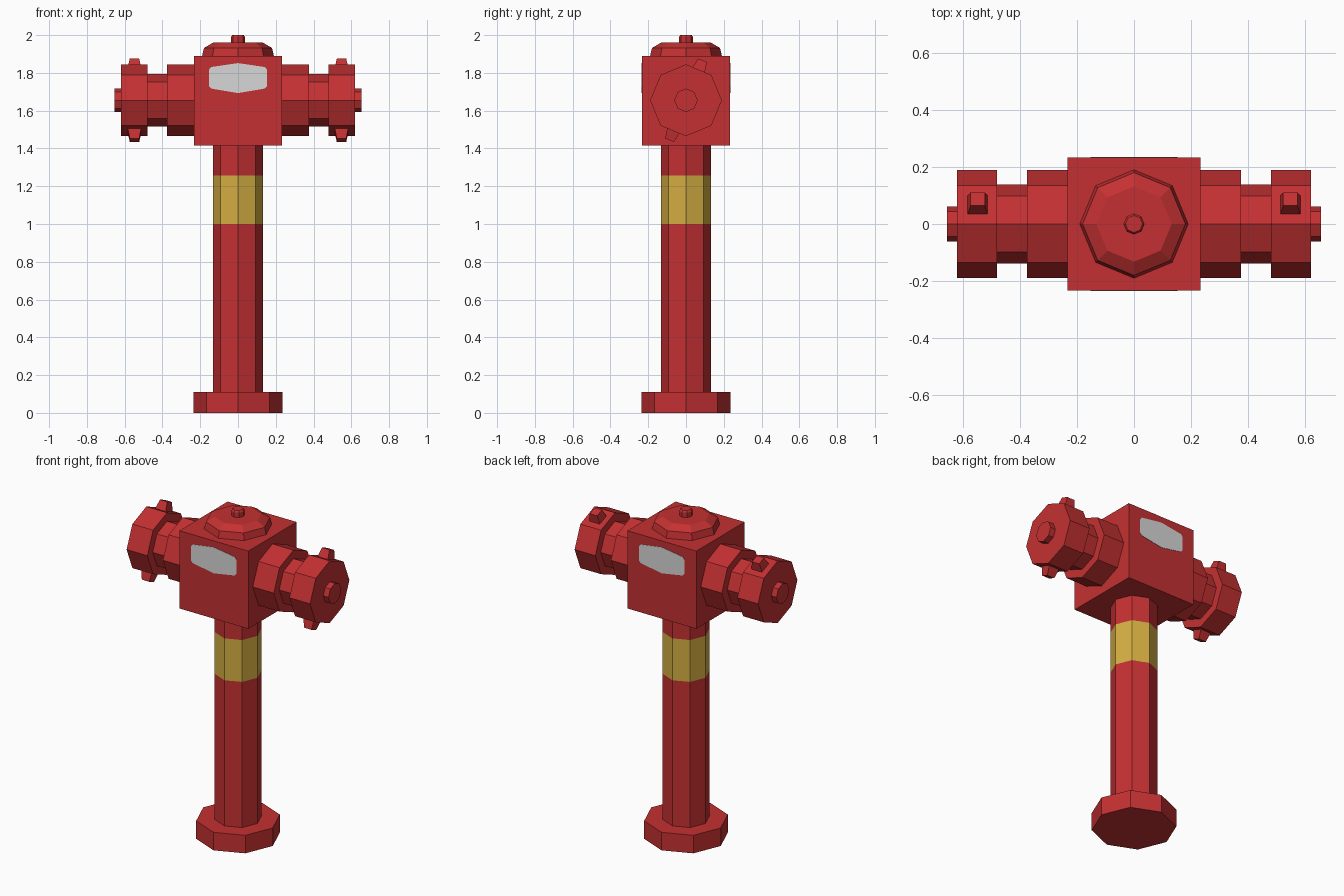
import bpy, bmesh, math
from mathutils import Matrix, Vector

if "Cube" in bpy.data.objects:
    bpy.data.objects.remove(bpy.data.objects["Cube"])


def material(name, rgb):
    m = bpy.data.materials.new(name)
    m.diffuse_color = (*rgb, 1)
    m.use_nodes = True
    m.node_tree.nodes["Principled BSDF"].inputs["Base Color"].default_value = m.diffuse_color
    return m


RED = material("hydrant red", (0.55, 0.030, 0.032))
YELLOW = material("band yellow", (0.66, 0.42, 0.055))
GREY = material("plate grey", (0.68, 0.68, 0.68))
HEAD_Z = 1.655


def finish(name, bm, *mats):
    bmesh.ops.recalc_face_normals(bm, faces=bm.faces)
    mesh = bpy.data.meshes.new(name)
    bm.to_mesh(mesh)
    bm.free()
    for m in mats:
        mesh.materials.append(m)
    ob = bpy.data.objects.new(name, mesh)
    bpy.context.collection.objects.link(ob)
    return ob


def lathe(bm, profile, matrix=Matrix(), sides=8):
    """Turn (radius, height) pairs around z into a capped solid."""
    rings = []
    for r, h in profile:
        rings.append([bm.verts.new(matrix @ Vector((
            r * math.cos(math.tau * i / sides),
            r * math.sin(math.tau * i / sides), h))) for i in range(sides)])
    for a, b in zip(rings, rings[1:]):
        for i in range(sides):
            j = (i + 1) % sides
            bm.faces.new((a[i], a[j], b[j], b[i]))
    bm.faces.new(rings[0][::-1])
    bm.faces.new(rings[-1])


# Base flange
bm = bmesh.new()
lathe(bm, [(0.235, 0), (0.235, 0.11)])
finish("base_flange", bm, RED)

# Column with a painted band
bm = bmesh.new()
lathe(bm, [(0.132, 0.11), (0.132, 1.0), (0.132, 1.256), (0.132, 1.415)])
for f in bm.faces:
    f.material_index = int(1.0 < f.calc_center_median().z < 1.256)
finish("column", bm, RED, YELLOW)

# Square head
bm = bmesh.new()
bmesh.ops.create_cube(bm, size=1, matrix=Matrix.Translation((0, 0, 1.6525))
                      @ Matrix.Diagonal((0.466, 0.466, 0.475, 1)))
finish("head_block", bm, RED)

# Bonnet and its operating nut
bm = bmesh.new()
lathe(bm, [(0.19, 1.89), (0.18, 1.932), (0.132, 1.96)])
finish("bonnet", bm, RED)
bm = bmesh.new()
lathe(bm, [(0.037, 1.955), (0.037, 1.99), (0.03, 2.0)])
finish("bonnet_nut", bm, RED)

# Grey plates on front and back, six-sided with clipped side corners
outline = [(0, 1.852), (0.142, 1.831), (0.153, 1.818),
           (0.153, 1.730), (0.142, 1.717), (0, 1.693)]
outline += [(-x, z) for x, z in outline[4:0:-1]]
for side, name in ((-1, "front_plate"), (1, "back_plate")):
    bm = bmesh.new()
    face = bm.faces.new([bm.verts.new((x, side * 0.231, z)) for x, z in outline])
    ext = bmesh.ops.extrude_face_region(bm, geom=[face])["geom"]
    bmesh.ops.translate(bm, vec=(0, side * 0.004, 0),
                        verts=[v for v in ext if isinstance(v, bmesh.types.BMVert)])
    finish(name, bm, GREY)

# Hose outlets, caps, cap nuts and lugs on both sides
to_x = Matrix.Translation((0, 0, HEAD_Z)) @ Matrix.Rotation(math.pi / 2, 4, 'Y')
parts = {"outlet": [(0.19, 0.225), (0.19, 0.375), (0.138, 0.375), (0.138, 0.48)],
         "outlet_cap": [(0.19, 0.48), (0.19, 0.62)],
         "cap_nut": [(0.062, 0.62), (0.062, 0.655)]}
for side, label in ((1, "right"), (-1, "left")):
    mirror = Matrix.Diagonal((side, 1, 1, 1))
    for part, profile in parts.items():
        bm = bmesh.new()
        lathe(bm, profile, mirror @ to_x)
        finish(f"{label}_{part}", bm, RED)
    # Tapered lugs on two opposite cap faces
    bm = bmesh.new()
    for turn in (0, math.pi):
        m = (mirror @ Matrix.Translation((0.548, 0, HEAD_Z))
             @ Matrix.Rotation(turn - math.pi / 8, 4, 'X')
             @ Matrix.Translation((0, 0, 0.1995)))
        bmesh.ops.create_cone(bm, cap_ends=True, segments=4, depth=0.058,
                              radius1=0.036 * math.sqrt(2),
                              radius2=0.025 * math.sqrt(2),
                              matrix=m @ Matrix.Rotation(math.pi / 4, 4, 'Z'))
    finish(f"{label}_cap_lugs", bm, RED)
